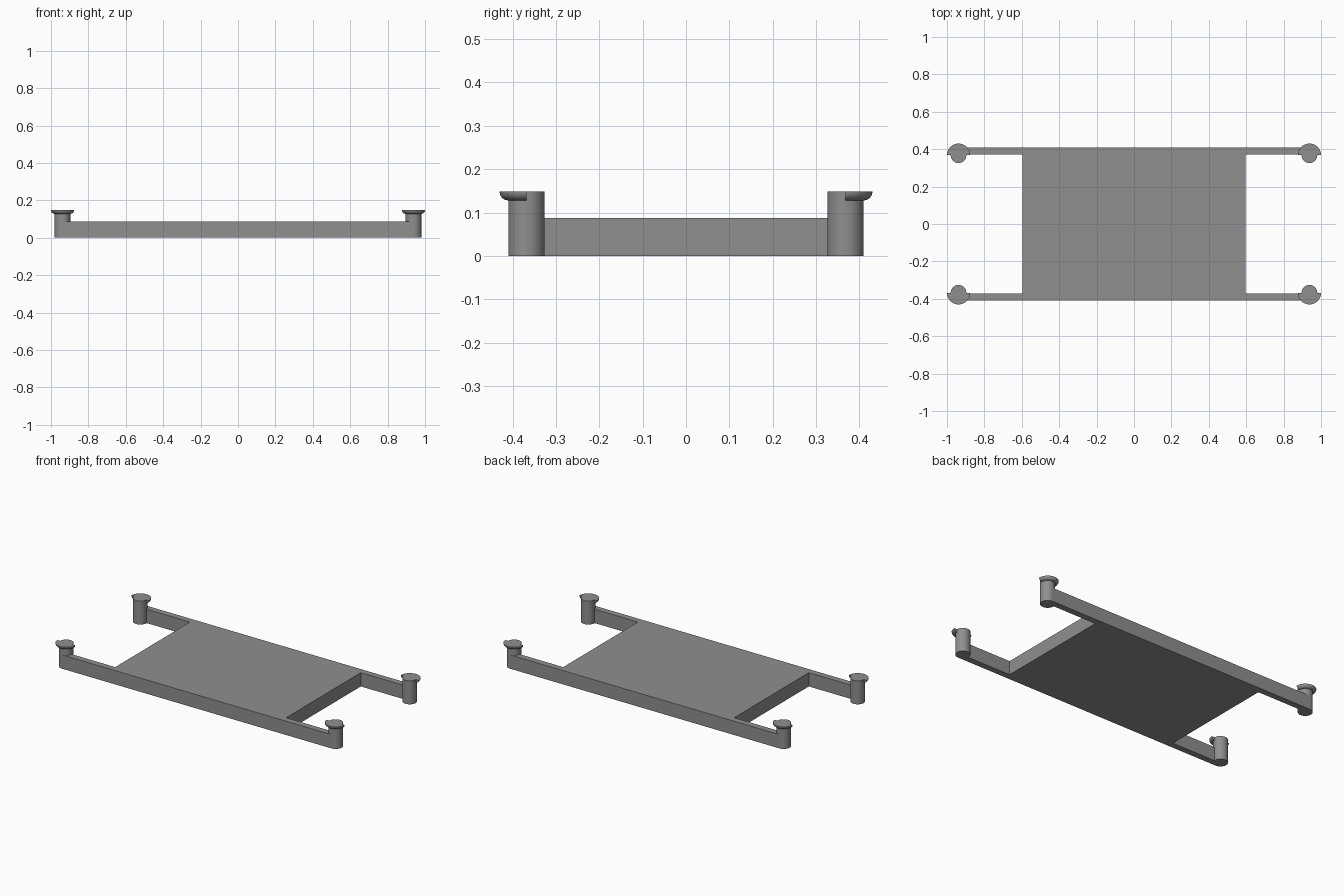
import bpy, bmesh, math
from mathutils import Vector

if "Cube" in bpy.data.objects:
    bpy.data.objects.remove(bpy.data.objects["Cube"])

grey = bpy.data.materials.new("mid_grey")
grey.diffuse_color = (0.275, 0.275, 0.275, 1)
grey.use_nodes = True
grey.node_tree.nodes["Principled BSDF"].inputs["Base Color"].default_value = grey.diffuse_color

POST_X, POST_Y, POST_R = 0.938, 0.368, 0.042
POST_H, FRAME_H, LIP = 0.148, 0.087, 0.02


def finish(bm, name, smooth=False):
    bmesh.ops.recalc_face_normals(bm, faces=bm.faces)
    mesh = bpy.data.meshes.new(name)
    bm.to_mesh(mesh)
    bm.free()
    mesh.materials.append(grey)
    obj = bpy.data.objects.new(name, mesh)
    bpy.context.collection.objects.link(obj)
    if smooth:
        bpy.ops.object.select_all(action='DESELECT')
        obj.select_set(True)
        bpy.context.view_layer.objects.active = obj
        bpy.ops.object.shade_smooth_by_angle(angle=math.radians(35))
    return obj


# Panel with side rails: one H-shaped outline pulled up
panel_x, rail_in, rail_out = 0.595, 0.371, 0.41
quarter = [(panel_x, rail_in), (POST_X, rail_in), (POST_X, rail_out)]
outline = quarter + [(-x, y) for x, y in reversed(quarter)]
outline += [(-x, -y) for x, y in outline]
bm = bmesh.new()
base = bm.faces.new([bm.verts.new((x, y, 0)) for x, y in outline])
top = bmesh.ops.extrude_face_region(bm, geom=[base])["geom"]
bmesh.ops.translate(bm, verts=[v for v in top if isinstance(v, bmesh.types.BMVert)],
                    vec=(0, 0, FRAME_H))
# the extrusion keeps the base face, so the solid stays closed
finish(bm, "panel_frame")


def post(sx, sy, label):
    # Round corner post
    bm = bmesh.new()
    bmesh.ops.create_cone(bm, cap_ends=True, segments=48, radius1=POST_R, radius2=POST_R,
                          depth=POST_H)
    bmesh.ops.translate(bm, verts=bm.verts, vec=(sx * POST_X, sy * POST_Y, POST_H / 2))
    finish(bm, "post_" + label, True)

    # Half-ring lip on the outer side, rounded underneath
    profile = [(POST_R, POST_H)]
    for i in range(9):
        a = i / 8 * math.pi / 2
        profile.append((POST_R + LIP * math.cos(a), POST_H - LIP * math.sin(a)))
    bm = bmesh.new()
    face = bm.faces.new([bm.verts.new((r, 0, z)) for r, z in profile])
    start = face.copy()
    bmesh.ops.spin(bm, geom=[face] + face.edges[:] + face.verts[:], cent=(0, 0, 0),
                   axis=(0, 0, 1), angle=math.pi, steps=24)
    bmesh.ops.remove_doubles(bm, verts=bm.verts, dist=1e-5)
    for v in bm.verts:
        v.co = Vector((sx * POST_X + v.co.x, sy * (POST_Y + v.co.y), v.co.z))
    finish(bm, "lip_" + label, True)


for sx, xn in ((-1, "left"), (1, "right")):
    for sy, yn in ((-1, "front"), (1, "back")):
        post(sx, sy, yn + "_" + xn)
